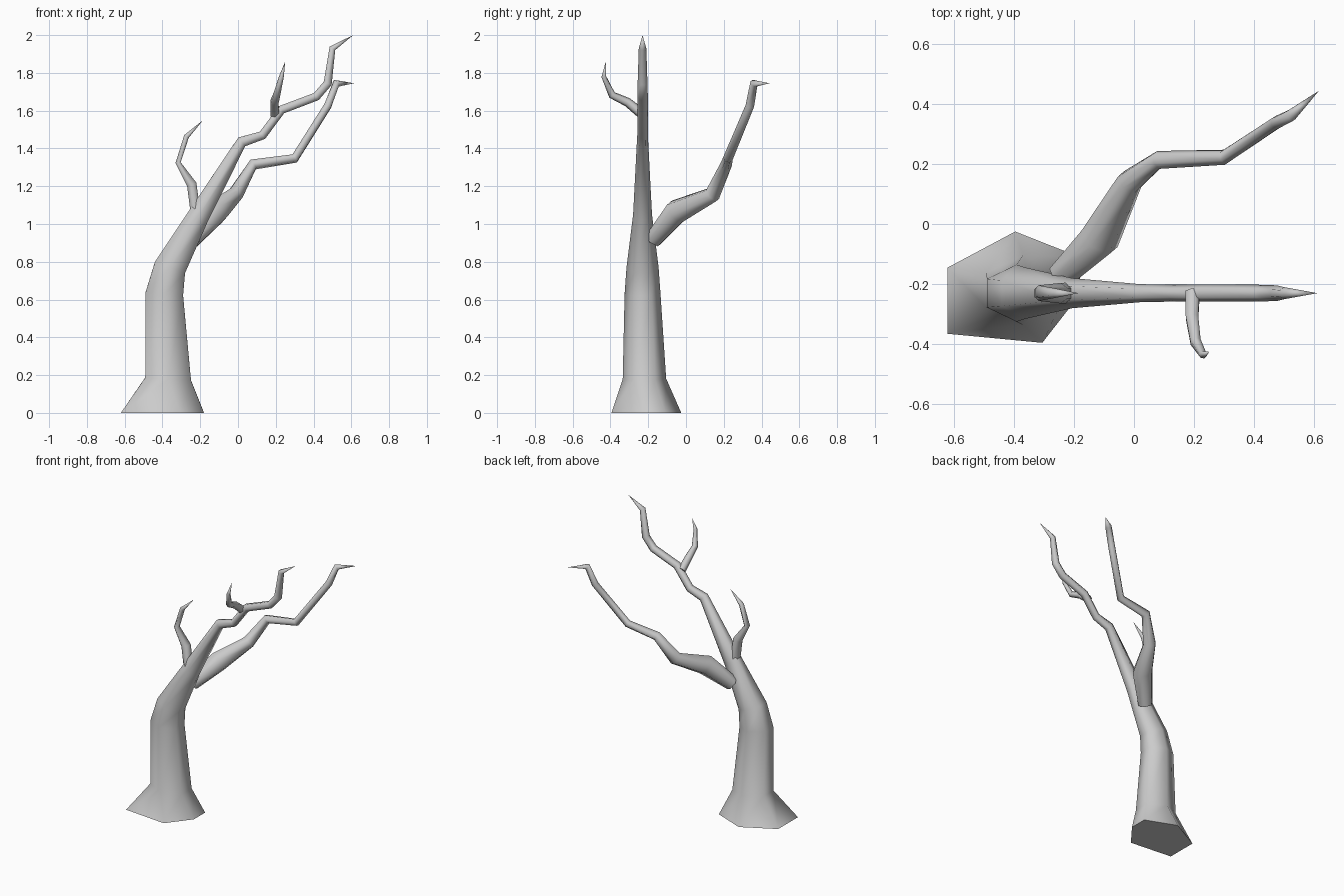
import bpy, bmesh, math
from mathutils import Vector

cube = bpy.data.objects.get("Cube")
if cube:
    bpy.data.objects.remove(cube, do_unlink=True)

bark = bpy.data.materials.new("grey bark")
bark.use_nodes = True
bark.diffuse_color = (0.6, 0.6, 0.6, 1)
bark.node_tree.nodes["Principled BSDF"].inputs["Base Color"].default_value = (0.6, 0.6, 0.6, 1)

SIDES = 6


def limb(name, path, radii, foot=None):
    """Six-sided tapering tube along path, ending in a point.
    radii: (in the bend plane, sideways) per ring; foot replaces the first ring."""
    pts = [Vector(p) for p in path]
    bm = bmesh.new()
    rings = []
    side = None
    for i, p in enumerate(pts[:-1]):
        ahead = (pts[i + 1] - p).normalized()
        behind = (p - pts[i - 1]).normalized() if i else ahead
        t = (ahead + behind).normalized()
        # carry the sideways axis along the path so the tube does not twist
        ref = side or Vector((0, 1, 0))
        side = (ref - t * ref.dot(t)).normalized()
        across = side.cross(t)
        ra, rs = radii[i]
        ring = []
        for k in range(SIDES):
            a = math.radians(30) + math.tau * k / SIDES
            co = p + across * (math.cos(a) * ra) + side * (math.sin(a) * rs)
            if foot and i == 0:
                co = Vector((*foot[k], 0))
            ring.append(bm.verts.new(co))
        rings.append(ring)
    for low, high in zip(rings, rings[1:]):
        for k in range(SIDES):
            j = (k + 1) % SIDES
            bm.faces.new((low[k], low[j], high[j], high[k]))
    tip = bm.verts.new(pts[-1])
    for k in range(SIDES):
        bm.faces.new((rings[-1][k], rings[-1][(k + 1) % SIDES], tip))
    bm.faces.new(rings[0][::-1])
    bmesh.ops.recalc_face_normals(bm, faces=bm.faces)
    mesh = bpy.data.meshes.new(name)
    bm.to_mesh(mesh)
    bm.free()
    mesh.materials.append(bark)
    obj = bpy.data.objects.new(name, mesh)
    bpy.context.collection.objects.link(obj)
    bpy.ops.object.select_all(action='DESELECT')
    obj.select_set(True)
    bpy.context.view_layer.objects.active = obj
    bpy.ops.object.shade_smooth_by_angle(angle=math.radians(80))


def even(*radii):
    return [(r, r) for r in radii]


# Leaning trunk with a flared foot, running on into the top branch
trunk_line = [(-.40, 0), (-.37, .18), (-.39, .63), (-.36, .77), (-.205, 1.05),
              (.02, 1.435), (.13, 1.47), (.23, 1.605), (.415, 1.675),
              (.475, 1.745), (.50, 1.93), (.61, 2.0)]
limb("trunk",
     [(x, -.22 if z < .5 else -.23, z) for x, z in trunk_line],
     [(.25, .18), (.14, .115), (.115, .095), (.098, .085), (.065, .05), (.034, .03),
      (.027, .028), (.027, .028), (.026, .028), (.026, .026), (.02, .02)],
     foot=[(-.18, -.11), (-.395, -.025), (-.62, -.145),
           (-.62, -.365), (-.305, -.395), (-.18, -.235)])

# Long branch reaching backward
limb("rear_branch",
     [(-.24, -.17, .92), (-.115, -.05, 1.065), (-.015, .14, 1.155), (.08, .213, 1.315),
      (.30, .222, 1.347), (.475, .338, 1.625), (.52, .36, 1.745), (.615, .443, 1.745)],
     even(.05, .07, .045, .031, .026, .023, .022))

# Short crooked twig on the outside of the bend
limb("upright_twig",
     [(-.225, -.23, 1.06), (-.245, -.23, 1.21), (-.317, -.23, 1.325),
      (-.273, -.23, 1.463), (-.185, -.23, 1.55)],
     [(.03, .035), (.03, .034), (.016, .026), (.016, .018)])

# Small twig near the top, facing forward
limb("front_twig",
     [(.195, -.23, 1.58), (.193, -.31, 1.645), (.205, -.392, 1.683),
      (.23, -.435, 1.78), (.25, -.425, 1.86)],
     even(.027, .024, .02, .013))
